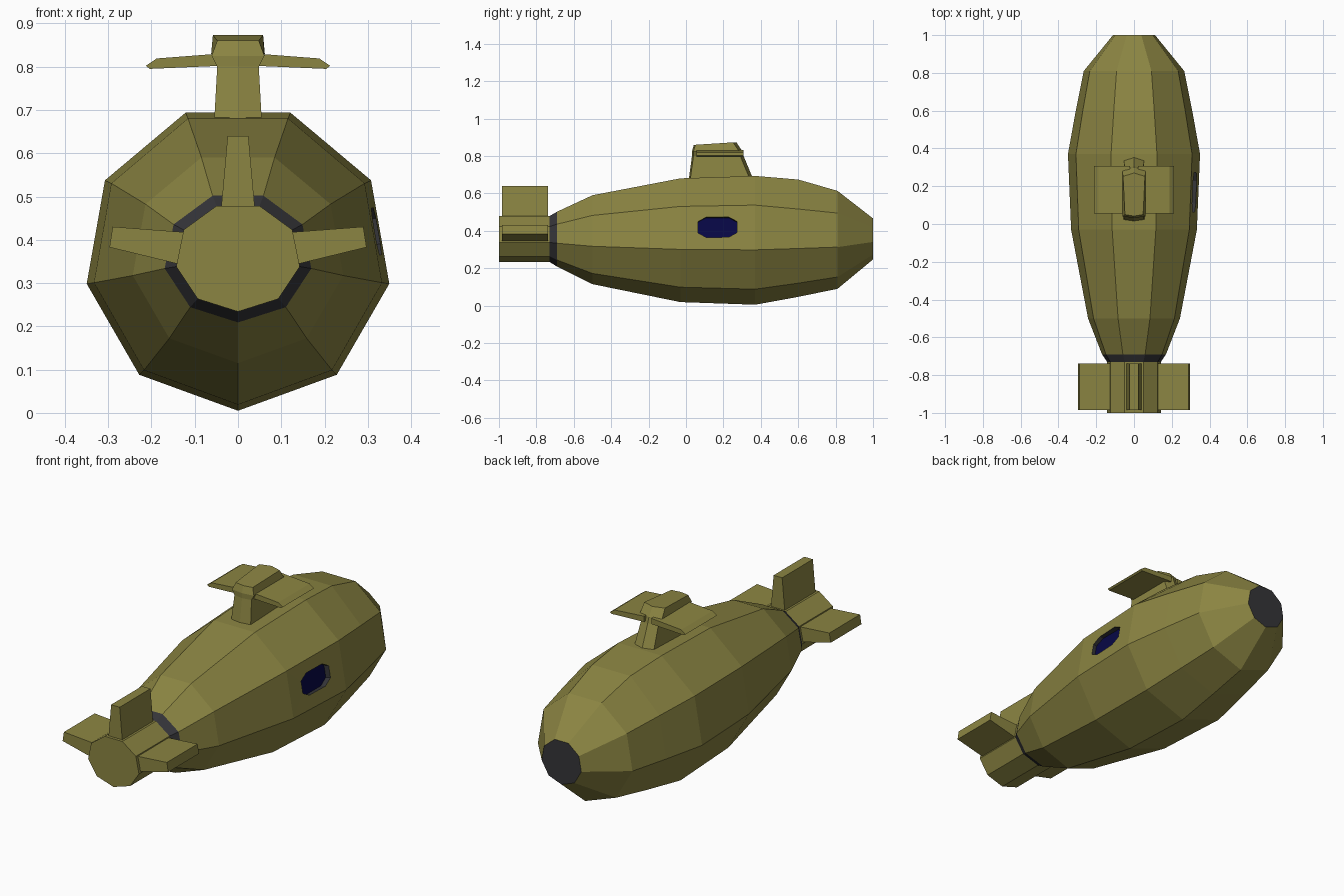
import bpy, bmesh
from math import sin, cos, radians
from mathutils import Vector, Matrix

if "Cube" in bpy.data.objects:
    bpy.data.objects.remove(bpy.data.objects["Cube"])


def material(name, rgb):
    m = bpy.data.materials.new(name)
    m.diffuse_color = (*rgb, 1)
    m.use_nodes = True
    m.node_tree.nodes["Principled BSDF"].inputs["Base Color"].default_value = m.diffuse_color
    return m


OLIVE = material("olive", (0.26, 0.235, 0.055))
DARK = material("dark_grey", (0.035, 0.035, 0.04))
NAVY = material("navy", (0.002, 0.002, 0.06))


def loft(name, rings, mats, pick=None):
    """Skin a list of equal-length rings, capped at both ends.
    pick(i) gives the material slot: -1 first cap, 0.. bands, last = end cap."""
    bm = bmesh.new()
    rows = [[bm.verts.new(p) for p in ring] for ring in rings]
    n = len(rows[0])
    faces = [(-1, bm.faces.new(rows[0]))]
    for i in range(len(rows) - 1):
        a, b = rows[i], rows[i + 1]
        for k in range(n):
            j = (k + 1) % n
            faces.append((i, bm.faces.new((a[k], a[j], b[j], b[k]))))
    faces.append((len(rows) - 1, bm.faces.new(rows[-1])))
    for i, f in faces:
        f.material_index = pick(i) if pick else 0
    bmesh.ops.recalc_face_normals(bm, faces=bm.faces)
    me = bpy.data.meshes.new(name)
    bm.to_mesh(me)
    bm.free()
    for m in mats:
        me.materials.append(m)
    ob = bpy.data.objects.new(name, me)
    bpy.context.collection.objects.link(ob)
    return ob


# Hull: nine-sided rings (y, x radius, z radius, top lift), point at the bottom
stations = [(-1, .145, .126, 0), (-.73, .145, .126, 0), (-.69, .172, .151, 0),
            (-.5, .247, .245, 0), (-.03, .338, .341, 0), (.37, .355, .355, 0),
            (.6, .313, .313, .02), (.81, .27, .27, 0), (1, .113, .113, 0)]
rings = []
for y, rx, rz, lift in stations:
    ring = []
    for k in range(9):
        a = radians(-90 + 40 * k)
        ring.append((rx * cos(a), y, .36 + rz * sin(a) + (lift if k in (4, 5) else 0)))
    rings.append(ring)
hull = loft("hull", rings, [OLIVE, DARK, NAVY], lambda i: 1 if i in (1, 8) else 0)

# Porthole recess on the right side
out = Vector((cos(radians(10)), 0, sin(radians(10))))
up = Vector((-out.z, 0, out.x))
mid = Vector((.322, .168, .42))
outline = [(.105, .03), (.06, .055), (-.06, .055), (-.105, .03),
           (-.105, -.03), (-.06, -.055), (.06, -.055), (.105, -.03)]
cut_rings = [[mid + out * d + up * v + Vector((0, u, 0)) for u, v in outline]
             for d in (-.025, .06)]
cutter = loft("porthole_cutter", cut_rings, [DARK, NAVY], lambda i: 1 if i == -1 else 0)
cutter.hide_render = True
mod = hull.modifiers.new("porthole", 'BOOLEAN')
mod.operation = 'DIFFERENCE'
mod.solver = 'EXACT'
mod.material_mode = 'TRANSFER'
mod.object = cutter
bpy.context.view_layer.objects.active = hull
bpy.ops.object.modifier_apply(modifier=mod.name)
bpy.data.objects.remove(cutter)

# Three tapered tail fins
for name, turn in (("top_fin", 0), ("right_fin", 81), ("left_fin", -81)):
    rot = Matrix.Rotation(radians(turn), 3, 'Y')
    tip = .28 if turn == 0 else .297
    fin = [[Vector((0, 0, .36)) + rot @ Vector((x, y, r)) for x, y in
            ((-w, -.985), (w, -.985), (w, -.738), (-w, -.738))]
           for w, r in ((.041, .09), (.024, tip))]
    loft(name, fin, [OLIVE])

# Sail: six-sided rings (z, front half width, back half width, front y, back y)
sail = []
for wf, wb, yf, yb, zf, zb in ((.056, .056, .02, .36, .655, .655),
                               (.048, .048, .04, .30, .80, .80),
                               (.061, .062, .04, .29, .825, .83),
                               (.048, .058, .05, .262, .86, .873)):
    sail.append([(0, yf - .008, zf), (wf, yf, zf), (wb, yb - .01, zb),
                 (0, yb + .008, zb), (-wb, yb - .01, zb), (-wf, yf, zf)])
loft("sail", sail, [OLIVE])

# Sail planes, mirrored
profile = [(.02, .803), (.204, .795), (.213, .802), (.188, .819), (.02, .832)]
for name, s in (("right_plane", 1), ("left_plane", -1)):
    loft(name, [[(s * x, y, z) for x, z in profile] for y in (.055, .307)], [OLIVE])
